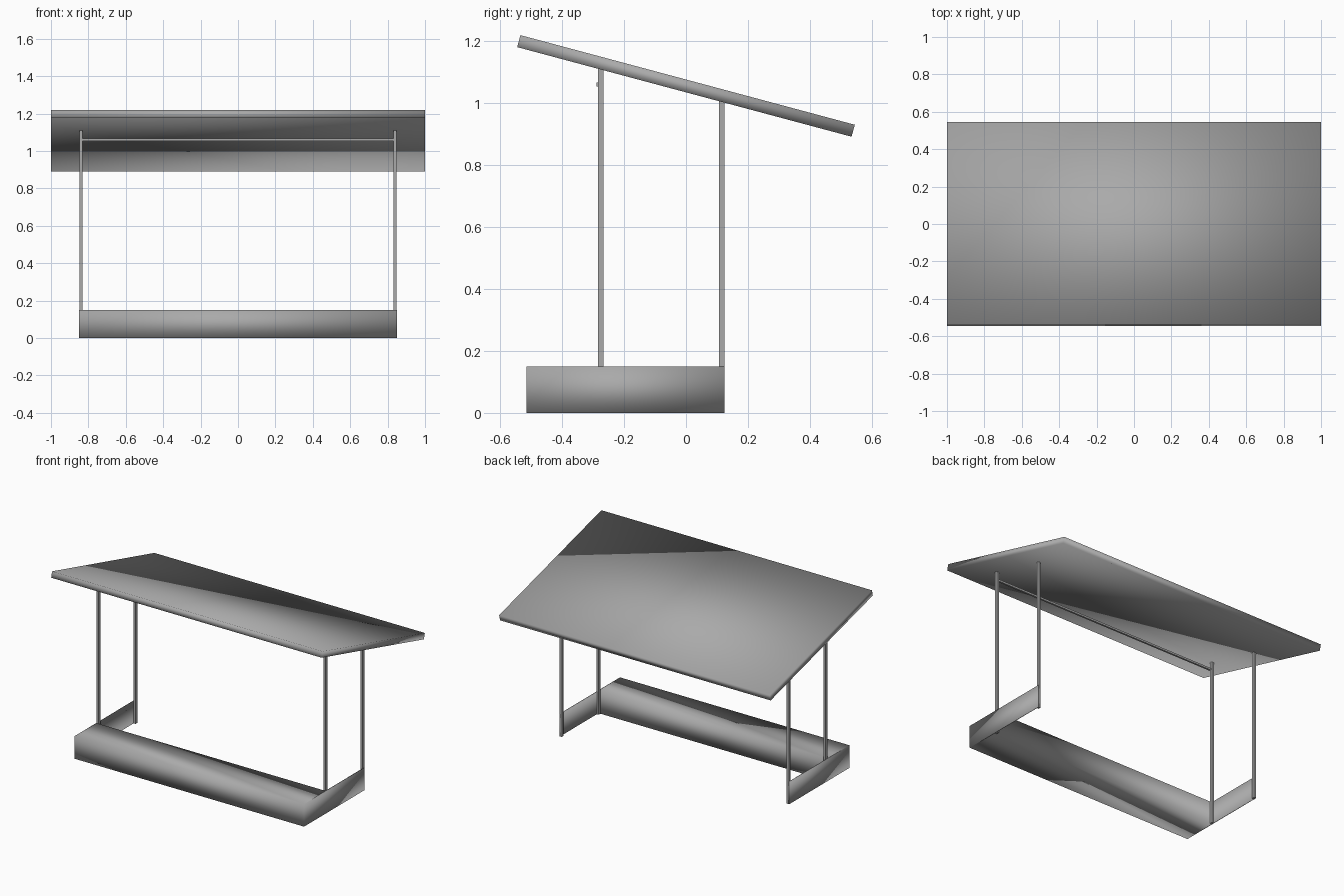
import bpy, bmesh, math
from mathutils import Matrix

old = bpy.data.objects.get("Cube")
if old:
    bpy.data.objects.remove(old, do_unlink=True)

# One grey metal finish for every part
grey = bpy.data.materials.new("plain_grey")
grey.use_nodes = True
grey.diffuse_color = (0.4, 0.4, 0.4, 1)
grey.node_tree.nodes["Principled BSDF"].inputs["Base Color"].default_value = grey.diffuse_color


def finish(name, bm, smooth):
    bmesh.ops.recalc_face_normals(bm, faces=bm.faces)
    for f in bm.faces:
        f.smooth = smooth
    mesh = bpy.data.meshes.new(name)
    bm.to_mesh(mesh)
    bm.free()
    mesh.materials.append(grey)
    obj = bpy.data.objects.new(name, mesh)
    bpy.context.collection.objects.link(obj)
    return obj


def box(name, centre, size, tilt=0, smooth=False):
    bm = bmesh.new()
    matrix = (Matrix.Translation(centre) @ Matrix.Rotation(tilt, 4, "X")
              @ Matrix.Diagonal((*size, 1)))
    bmesh.ops.create_cube(bm, size=1, matrix=matrix)
    return finish(name, bm, smooth)


# Sloping roof slab, high at the front
PITCH = math.radians(-15)
ROOF_Z = 1.055
THICK = 0.04
box("roof", (0, 0, ROOF_Z), (2, 1.117, THICK), PITCH, smooth=True)

# Base: solid front bench with a thin side panel running back at each end
HALF, PANEL, HEIGHT = 0.849, 0.004, 0.15
FRONT, BENCH_BACK, BACK = -0.515, -0.284, 0.124
half_outline = [(HALF, FRONT), (HALF, BACK), (HALF - PANEL, BACK), (HALF - PANEL, BENCH_BACK)]
outline = half_outline + [(-x, y) for x, y in reversed(half_outline)]
bm = bmesh.new()
bottom = bm.faces.new([bm.verts.new((x, y, 0)) for x, y in outline])
top = bmesh.ops.extrude_face_region(bm, geom=[bottom], use_keep_orig=True)["geom"]
bmesh.ops.translate(bm, vec=(0, 0, HEIGHT),
                    verts=[v for v in top if isinstance(v, bmesh.types.BMVert)])
finish("base", bm, True)

# Square posts from the ground to the underside of the roof
POST_X, POST_W, POST_D = 0.839, 0.015, 0.018
for side, sign in (("left", 1), ("right", -1)):
    for place, y in (("front", -0.275), ("rear", 0.115)):
        height = ROOF_Z + y * math.tan(PITCH) - THICK / 2 / math.cos(PITCH) + 0.002
        box(f"{place}_{side}_post", (sign * POST_X, y, height / 2), (POST_W, POST_D, height))

# Thin crossbar joining the front posts
box("crossbar", (0, -0.282, 1.06), (2 * POST_X, 0.012, 0.013))
